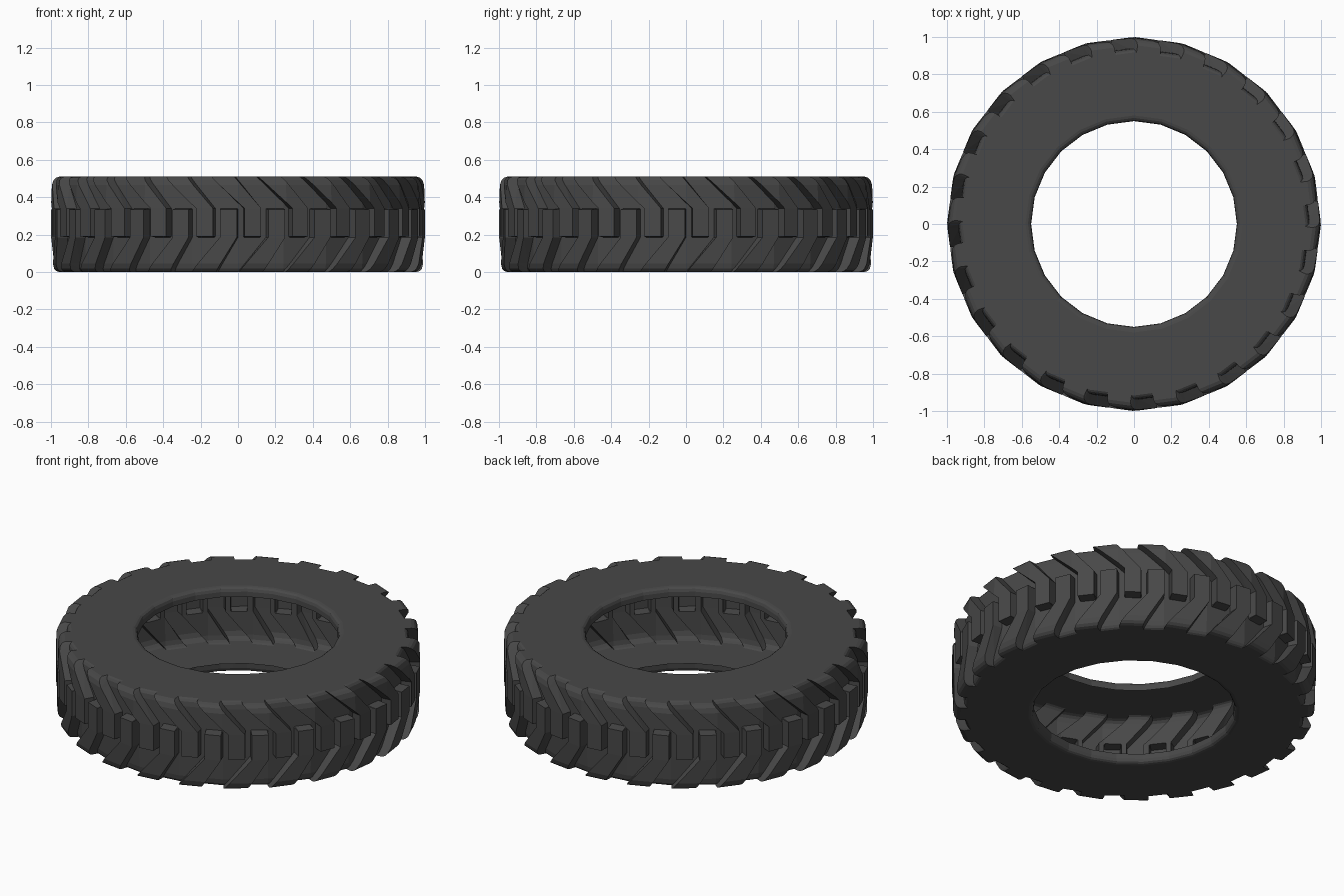
import bpy, bmesh, math
from mathutils import Vector

if "Cube" in bpy.data.objects:
    bpy.data.objects.remove(bpy.data.objects["Cube"])

N = 24                       # sides of the tyre and number of tread lugs
H = 0.51                     # tyre width (standing along z)
STEP = 2 * math.pi / N

# Tread columns in one pitch: (position, is upper lug, raised, widening side)
COLS = [(0.12, 1, 0, -1), (0.135, 1, 1, -1), (0.48, 1, 1, 0), (0.505, 1, 0, 0),
        (0.61, 0, 0, 0), (0.625, 0, 1, 0), (0.975, 0, 1, 1), (1.0, 0, 0, 1)]

# Rows over the section: z, lug radius, groove radius, upper lug on, lower lug on
LIP = [(0.455, 0.55), (0.485, 0.551), (0.50, 0.557), (0.507, 0.567), (H, 0.58)]
SHOULDER = [(H, 0.957, 0.917), (0.504, 0.974, 0.927), (0.492, 0.986, 0.935),
            (0.465, 0.995, 0.94)]
rows = [(z, r, r, 1, 0) for z, r in LIP]
rows += [(z, t, f, 1, 0) for z, t, f in SHOULDER]
rows += [(0.340, 1.0, 0.942, 1, 0), (0.335, 1.0, 0.942, 1, 1),
         (0.19, 1.0, 0.942, 1, 1), (0.185, 1.0, 0.942, 0, 1)]
rows += [(H - z, t, f, 0, 1) for z, t, f in reversed(SHOULDER)]
rows += [(H - z, r, r, 0, 1) for z, r in reversed(LIP)]


def point(row, col, pitch, flat):
    """Unrolled point (pitch position, z, radius) with the chevron slant."""
    z, top, floor, up_on, low_on = row
    pos, upper, raised, side = col
    zz = (H if z > H / 2 else 0.0) if flat else z
    d = max(zz - 0.34, 0.185 - zz, 0) / 0.17
    on = up_on if upper else low_on
    widen = side * 0.15 * d if (upper and z > 0.3) or (not upper and z < 0.2) else 0
    return (pitch + pos - 0.56 * d + widen, z,
            floor + (top - floor) * raised * on)


# Unrolled carcass with tread relief
bm = bmesh.new()
grid = []
for row in rows:
    flat = row[1] == row[2]
    grid.append([bm.verts.new(point(row, c, p, flat))
                 for p in range(N + 1) for c in COLS][:N * len(COLS) + 1])
for a, b in zip(grid, grid[1:]):
    for i in range(len(a) - 1):
        bm.faces.new((a[i], a[i + 1], b[i + 1], b[i]))
bmesh.ops.triangulate(bm, faces=bm.faces[:])

# Cut at the corners of the 24-sided outline
for k in range(-2, N + 3):
    bmesh.ops.bisect_plane(bm, geom=bm.verts[:] + bm.edges[:] + bm.faces[:],
                           plane_co=(k, 0, 0), plane_no=(1, 0, 0), dist=1e-5)

# Roll into a ring
for v in bm.verts:
    u, z, r = v.co
    k = math.floor(u + 1e-5)
    a0 = -math.pi / 2 + k * STEP
    p = Vector((math.cos(a0), math.sin(a0), 0))
    q = Vector((math.cos(a0 + STEP), math.sin(a0 + STEP), 0))
    v.co = p.lerp(q, u - k) * r + Vector((0, 0, z))
bmesh.ops.remove_doubles(bm, verts=bm.verts[:], dist=1e-4)
bmesh.ops.dissolve_limit(bm, angle_limit=math.radians(0.5),
                         verts=bm.verts[:], edges=bm.edges[:])
bmesh.ops.recalc_face_normals(bm, faces=bm.faces[:])
# Make sure the shell faces outwards
if sum(f.normal.dot(Vector((f.calc_center_median().x, f.calc_center_median().y, 0)))
       * f.calc_area() for f in bm.faces) < 0:
    bmesh.ops.reverse_faces(bm, faces=bm.faces[:])

mesh = bpy.data.meshes.new("tyre")
bm.to_mesh(mesh)
bm.free()
tyre = bpy.data.objects.new("tyre", mesh)
bpy.context.collection.objects.link(tyre)

# Dark rubber
rubber = bpy.data.materials.new("rubber")
rubber.diffuse_color = (0.065, 0.065, 0.065, 1)
rubber.use_nodes = True
rubber.node_tree.nodes["Principled BSDF"].inputs["Base Color"].default_value = rubber.diffuse_color
mesh.materials.append(rubber)
